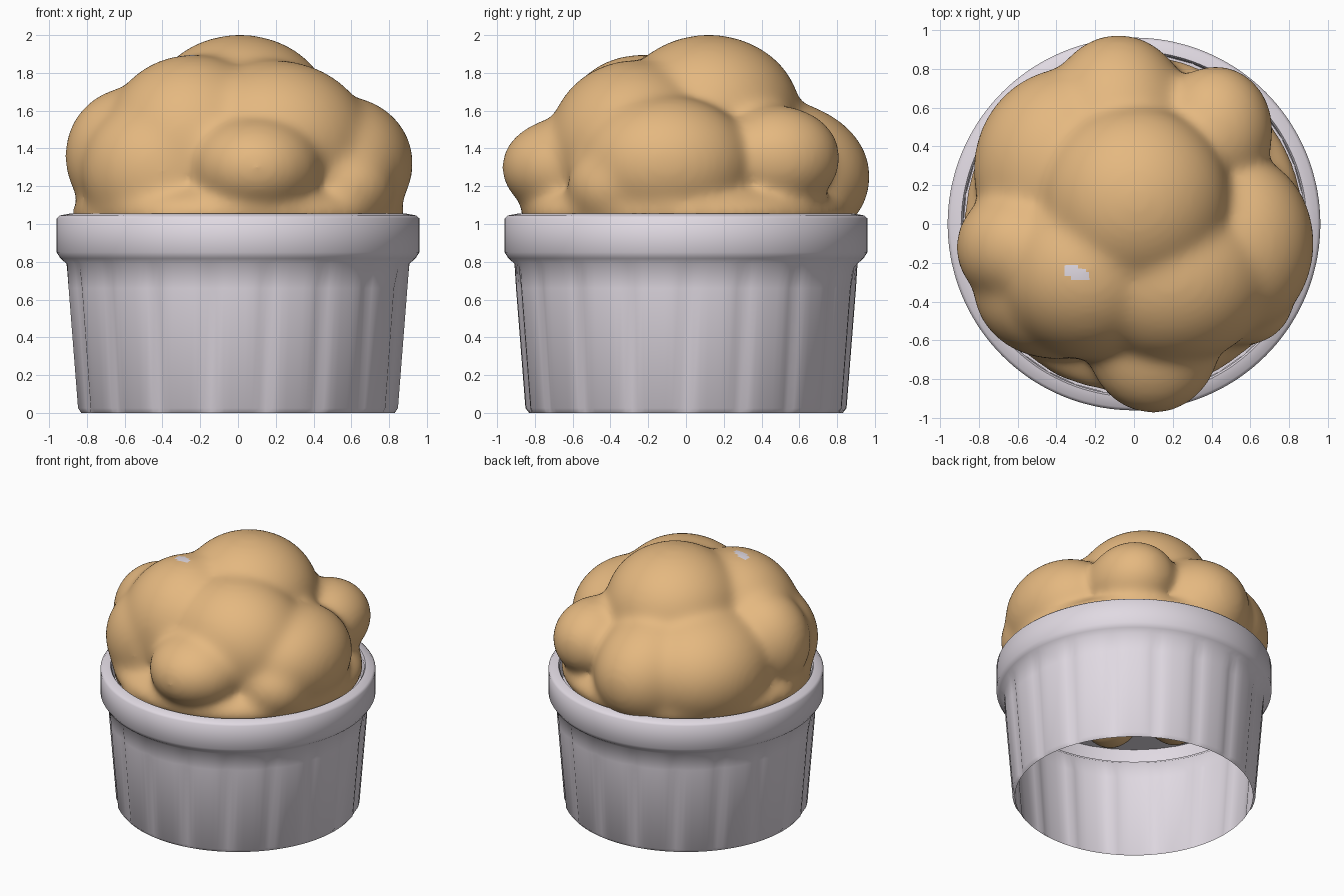
import bpy, bmesh, math
from mathutils import Vector

cube = bpy.data.objects.get("Cube")
if cube:
    bpy.data.objects.remove(cube, do_unlink=True)


def material(name, rgb):
    m = bpy.data.materials.new(name)
    m.use_nodes = True
    m.diffuse_color = (*rgb, 1)
    m.node_tree.nodes["Principled BSDF"].inputs["Base Color"].default_value = (*rgb, 1)
    return m


CERAMIC = material("pale ceramic", (0.75, 0.7, 0.765))
CRUST = material("golden crust", (0.78, 0.48, 0.215))


def add_object(name, bm, mats, angle=55):
    mesh = bpy.data.meshes.new(name)
    bm.to_mesh(mesh)
    bm.free()
    obj = bpy.data.objects.new(name, mesh)
    bpy.context.collection.objects.link(obj)
    for m in mats:
        mesh.materials.append(m)
    bpy.ops.object.select_all(action="DESELECT")
    obj.select_set(True)
    bpy.context.view_layer.objects.active = obj
    bpy.ops.object.shade_smooth_by_angle(angle=math.radians(angle))
    return obj


def lathe(bm, profile, segments, flutes):
    """Spin (radius, height, groove depth) points round the z axis."""
    rings = []
    for r, z, depth in profile:
        ring = []
        for i in range(segments):
            a = math.tau * i / segments
            dip = depth * max(0, math.cos(flutes * a)) ** 3
            ring.append(bm.verts.new(((r - dip) * math.cos(a), (r - dip) * math.sin(a), z)))
        rings.append(ring)
    for low, high in zip(rings, rings[1:]):
        for i in range(segments):
            j = (i + 1) % segments
            bm.faces.new((low[i], low[j], high[j], high[i]))


# Fluted wall, open underneath, running up into the thick rim and its inner lip
bm = bmesh.new()
lathe(bm, [(0.83, 0, 0), (0.85, 0.025, 0.018), (0.9, 0.66, 0.018), (0.908, 0.79, 0),
           (0.94, 0.818, 0), (0.96, 0.85, 0), (0.96, 1.03, 0), (0.945, 1.045, 0),
           (0.89, 1.055, 0), (0.88, 1.04, 0), (0.88, 0.78, 0)], 144, 18)
add_object("cup", bm, [CERAMIC])

# Raised floor under the filling
bm = bmesh.new()
bmesh.ops.create_circle(bm, cap_ends=True, radius=0.88, segments=36)
bmesh.ops.translate(bm, verts=bm.verts, vec=(0, 0, 0.88))
add_object("cup_floor", bm, [CERAMIC])

# Puffed dough: overlapping lobes as (centre, radii)
LOBES = [
    ((0, 0, 1.06), (0.885, 0.88, 0.24)),          # base
    ((0, 0, 1.3), (0.64, 0.62, 0.42)),            # core
    ((0.01, 0.12, 1.58), (0.49, 0.49, 0.425)),    # crown
    ((-0.24, -0.24, 1.42), (0.48, 0.46, 0.48)),   # front shoulder
    ((0.19, -0.27, 1.42), (0.52, 0.46, 0.45)),    # front side shoulder
    ((0.1, -0.6, 1.3), (0.35, 0.38, 0.275)),      # front lobe
    ((-0.4, -0.33, 1.28), (0.43, 0.37, 0.4)),
    ((0.57, -0.38, 1.2), (0.26, 0.25, 0.23)),
    ((0.55, -0.1, 1.32), (0.38, 0.46, 0.36)),     # side lobes
    ((0.42, 0.48, 1.35), (0.3, 0.34, 0.28)),
    ((-0.56, -0.12, 1.36), (0.36, 0.32, 0.37)),
    ((-0.32, 0.28, 1.26), (0.51, 0.53, 0.43)),    # back mass
    ((-0.08, 0.42, 1.25), (0.42, 0.56, 0.42)),
    ((-0.63, -0.31, 0.95), (0.18, 0.18, 0.15)),   # drips through the floor
    ((-0.31, -0.63, 0.95), (0.18, 0.18, 0.15)),
]
bm = bmesh.new()
for centre, radii in LOBES:
    ball = bmesh.ops.create_icosphere(bm, subdivisions=4, radius=1)["verts"]
    bmesh.ops.scale(bm, verts=ball, vec=radii)
    bmesh.ops.translate(bm, verts=ball, vec=centre)
dough = add_object("dough", bm, [CRUST, CERAMIC])
remesh = dough.modifiers.new("blend", "REMESH")
remesh.mode = "VOXEL"
remesh.voxel_size = 0.02
soften = dough.modifiers.new("soften", "SMOOTH")
soften.factor = 0.5
soften.iterations = 60
for mod in (remesh.name, soften.name):
    bpy.ops.object.modifier_apply(modifier=mod)
bpy.ops.object.shade_smooth_by_angle(angle=math.radians(80))

# Small bare patch on the front shoulder
spot = Vector((-0.3, -0.25))
for face in dough.data.polygons:
    d = face.center.xy - spot
    along, across = 0.9 * d.x - 0.4 * d.y, 0.4 * d.x + 0.9 * d.y
    bare = face.center.z > 1.7 and (along / 0.07) ** 2 + (across / 0.035) ** 2 < 1
    face.material_index = 1 if bare else 0
